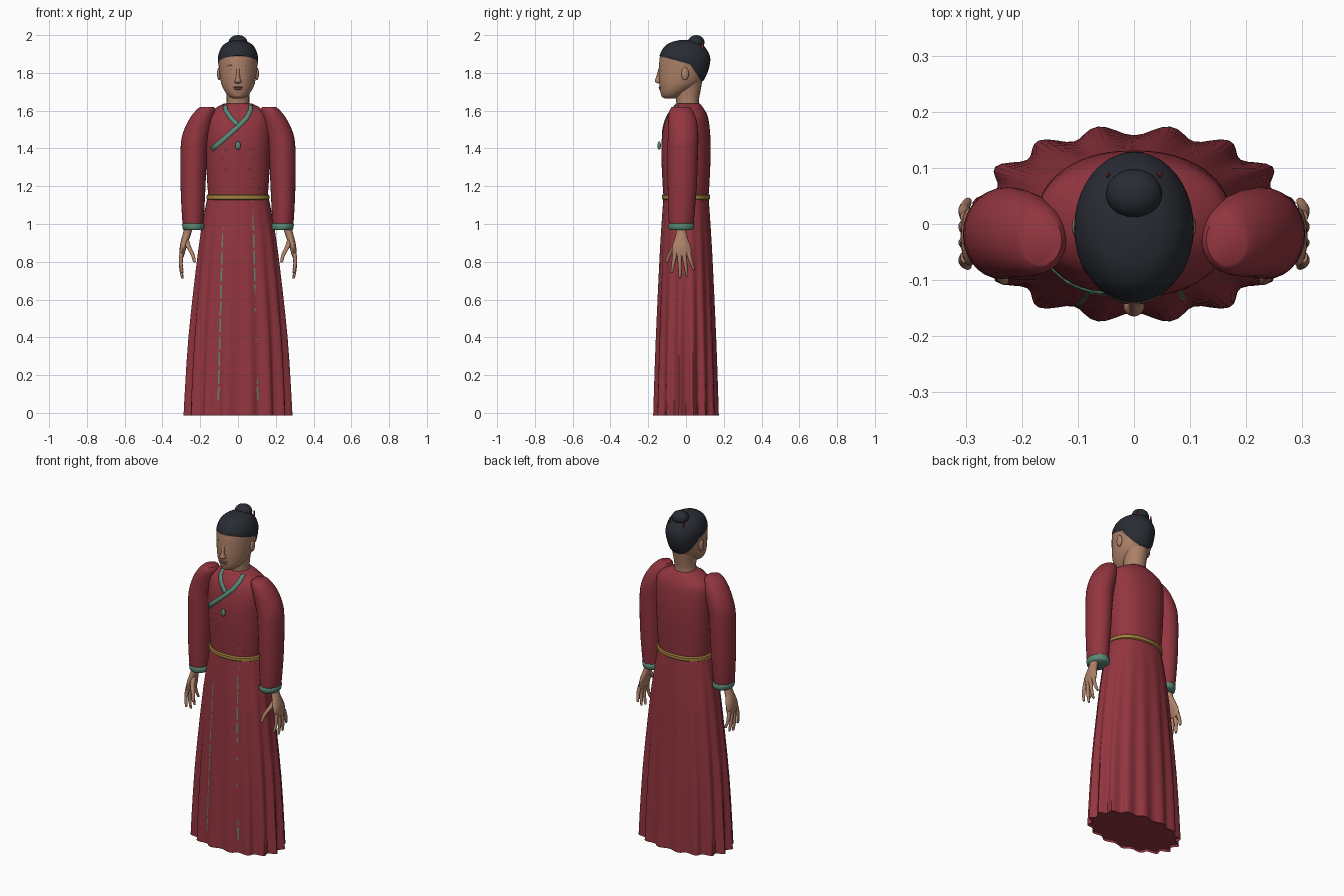
import bpy, bmesh, math
from mathutils import Vector
from mathutils.bvhtree import BVHTree

if "Cube" in bpy.data.objects:
    bpy.data.objects.remove(bpy.data.objects["Cube"])


def material(name, r, g, b):
    m = bpy.data.materials.new(name)
    m.diffuse_color = (r, g, b, 1)
    m.use_nodes = True
    m.node_tree.nodes["Principled BSDF"].inputs["Base Color"].default_value = m.diffuse_color
    return m


RED = material("red_cloth", 0.29, 0.036, 0.05)
SKIN = material("skin", 0.42, 0.22, 0.14)
HAIR = material("dark_hair", 0.022, 0.025, 0.034)
GREEN = material("green_trim", 0.10, 0.25, 0.18)
GOLD = material("gold_belt", 0.38, 0.23, 0.05)
DARK = material("dark_motif", 0.05, 0.035, 0.03)
WHITE = material("eye_white", 0.55, 0.5, 0.45)
LIP = material("lip", 0.32, 0.13, 0.09)


def finish(name, bm, mats, angle=40, mirror=False, thickness=0):
    bmesh.ops.recalc_face_normals(bm, faces=bm.faces)
    for f in bm.faces:
        f.smooth = True
    for e in bm.edges:
        if len(e.link_faces) == 2 and e.calc_face_angle(0) > math.radians(angle):
            e.smooth = False
    me = bpy.data.meshes.new(name)
    bm.to_mesh(me)
    bm.free()
    ob = bpy.data.objects.new(name, me)
    bpy.context.collection.objects.link(ob)
    for m in mats:
        me.materials.append(m)
    if mirror:
        ob.modifiers.new("mirror", 'MIRROR')
    if thickness:
        s = ob.modifiers.new("thickness", 'SOLIDIFY')
        s.thickness = thickness
        s.offset = 0
    return ob


def resample(keys, sub):
    """Smooth curve through key tuples."""
    out = []
    for i in range(len(keys) - 1):
        p = [keys[max(0, min(len(keys) - 1, i + k))] for k in (-1, 0, 1, 2)]
        for s in range(sub):
            u = s / sub
            out.append([0.5 * (2 * b + (c - a) * u + (2 * a - 5 * b + 4 * c - d) * u * u
                               + (3 * b - a - 3 * c + d) * u ** 3) for a, b, c, d in zip(*p)])
    return out + [list(keys[-1])]


def loft(keys, segs=24, power=2.0, sub=3, wave=None):
    """Stack of rings (z, cx, cy, rx, ry) with closed ends."""
    bm = bmesh.new()
    rows = []
    for z, cx, cy, rx, ry in resample(keys, sub):
        row = []
        for j in range(segs):
            t = 2 * math.pi * j / segs
            s, c = math.sin(t), math.cos(t)
            k = wave(t, z) if wave else 1
            x = math.copysign(abs(s) ** (2 / power), s) * rx * k
            y = math.copysign(abs(c) ** (2 / power), c) * ry * k
            row.append(bm.verts.new((cx + x, cy - y, z)))
        rows.append(row)
    for a, b in zip(rows, rows[1:]):
        for j in range(segs):
            n = (j + 1) % segs
            bm.faces.new((a[j], a[n], b[n], b[j]))
    bm.faces.new(rows[0][::-1])
    bm.faces.new(rows[-1])
    return bm


def ball(name, center, radii, mat, mirror=False):
    bm = bmesh.new()
    bmesh.ops.create_uvsphere(bm, u_segments=24, v_segments=14, radius=1)
    bmesh.ops.scale(bm, vec=radii, verts=bm.verts)
    bmesh.ops.translate(bm, vec=center, verts=bm.verts)
    return finish(name, bm, [mat], 80, mirror)


def ribbon(bm, tree, path, offset=0.003, sub=6):
    """Strip of (x, z, half_width) points laid on the front of a surface."""
    pts = []
    for a, b in zip(path, path[1:]):
        pts += [[p + (q - p) * s / sub for p, q in zip(a, b)] for s in range(sub)]
    pts.append(path[-1])
    prev = None
    for i, (x, z, w) in enumerate(pts):
        a, b = pts[max(0, i - 1)], pts[min(len(pts) - 1, i + 1)]
        d = Vector((b[0] - a[0], b[1] - a[1])).normalized()
        pair = []
        for side in (-1, 1):
            px, pz = x - d.y * w * side, z + d.x * w * side
            hit = tree.ray_cast(Vector((px, -1, pz)), Vector((0, 1, 0)))
            if hit[0] is None:
                pair = None
                break
            pair.append(bm.verts.new(hit[0] + hit[1] * offset))
        if prev and pair:
            bm.faces.new((prev[0], pair[0], pair[1], prev[1]))
        prev = pair


def ribbons(name, tree, paths, mat, offset=0.003, mirror=False, thickness=0, sub=6):
    bm = bmesh.new()
    for p in paths:
        ribbon(bm, tree, p, offset, sub)
    return finish(name, bm, [mat], 60, mirror, thickness)


# Pleated skirt
def pleats(t, z):
    return 1 - 0.055 * max(0, 1 - z / 1.15) * math.cos(16 * t)


bm = loft([(0.0, 0, 0, .275, .166), (0.02, 0, 0, .277, .167), (.4, 0, 0, .258, .157), (.8, 0, 0, .218, .141),
           (1.0, 0, 0, .19, .13), (1.15, 0, 0, .16, .119)], 128, 2.15, 3, pleats)
skirt_tree = BVHTree.FromBMesh(bm)
finish("skirt", bm, [RED])
ribbons("skirt_stripes", skirt_tree,
        [[(.078 + .028 * (1 - z / 1.14), z, .004), (.078 + .028 * (1 - (z - .075) / 1.14), z - .075, .004)]
         for z in [1.13 - .09 * i for i in range(12)]], GREEN, .002, True)

# Belt
finish("belt", loft([(1.128, 0, 0, .161, .122), (1.133, 0, 0, .168, .128), (1.15, 0, 0, .168, .128),
                     (1.156, 0, 0, .161, .122)], 48, 2.2, 1), [GOLD])

# Torso
bm = loft([(1.14, 0, 0, .157, .119), (1.25, 0, 0, .165, .126), (1.4, 0, 0, .172, .131), (1.5, 0, .002, .175, .124),
           (1.57, 0, .007, .168, .108), (1.61, 0, .01, .125, .085), (1.637, 0, .01, .075, .064)], 48, 2.25)
torso_tree = BVHTree.FromBMesh(bm)
finish("torso", bm, [RED], 60)

# Collar bands crossing over the chest
ribbons("collar", torso_tree,
        [[(.068, 1.627, .011), (.066, 1.6, .011), (.045, 1.56, .012), (0, 1.515, .012), (-.165, 1.37, .012)],
         [(-.068, 1.627, .011), (-.064, 1.6, .011), (-.04, 1.565, .012), (-.002, 1.525, .012)]],
        GREEN, .004, thickness=.008)

# Small staggered motifs on the chest
motifs = []
for row in range(8):
    for col in range(-2, 3):
        x, z = (col + (row % 2) * .5) * .058, 1.19 + row * .05
        if z < 1.52 + .17 * min(0, x) * 5 or x > .03:
            for s in (-1, 1):
                motifs.append([(x - .011, z - .007 * s, .0008), (x, z, .003), (x + .011, z + .007 * s, .0008)])
ribbons("chest_motifs", torso_tree, motifs, DARK, .002, sub=1)

# Pendant and its cord
ribbons("pendant_cord", torso_tree, [[(0, 1.51, .002), (0, 1.43, .002)]], GREEN, .004)
ball("pendant", (0, -.142, 1.415), (.014, .009, .022), GREEN)

# Sleeves and cuffs
finish("sleeves", loft([(.985, .236, -.025, .05, .062), (1.02, .238, -.025, .057, .067), (1.2, .238, -.02, .066, .077),
                        (1.4, .233, -.017, .071, .081), (1.48, .219, -.015, .073, .08), (1.55, .195, -.019, .066, .075),
                        (1.6, .172, -.026, .052, .062), (1.62, .165, -.028, .036, .046)], 28),
       [RED], 50, True)
finish("cuffs", loft([(.968, .234, -.025, .052, .062), (.974, .234, -.025, .058, .067),
                      (.998, .237, -.025, .059, .069), (1.004, .238, -.025, .053, .064)], 28, 2, 1),
       [GREEN], 60, True)

# Hands: palm, four fingers, thumb
finish("palms", loft([(.825, .297, -.022, .008, .04), (.84, .296, -.022, .013, .05), (.88, .29, -.024, .018, .05),
                      (.92, .279, -.025, .021, .036), (.96, .267, -.025, .022, .027), (1.0, .26, -.025, .022, .027)], 16),
       [SKIN], 60, True)
for name, y0, y1, tip in (("index_fingers", -.058, -.075, .74), ("middle_fingers", -.034, -.032, .713),
                          ("ring_fingers", -.011, .005, .722), ("little_fingers", .012, .04, .755)):
    mid = (.85 + tip) / 2
    finish(name, loft([(tip, .294, y1, .003, .003), (tip + .006, .296, y1, .007, .007),
                       (mid, .303, (y0 + y1) / 2, .010, .010), (.85, .298, y0, .012, .013)], 10),
           [SKIN], 70, True)
finish("thumbs", loft([(.795, .230, -.102, .003, .003), (.802, .231, -.101, .008, .008), (.84, .241, -.087, .011, .011),
                       (.88, .262, -.062, .014, .014), (.92, .274, -.035, .014, .015)], 10), [SKIN], 70, True)

# Neck
finish("neck", loft([(1.58, 0, .012, .066, .06), (1.65, 0, .008, .06, .06), (1.7, 0, .008, .062, .068),
                     (1.76, 0, .012, .07, .075)], 24), [SKIN])

# Head, split along the hairline into skin and hair
bm = loft([(1.664, 0, -.085, .022, .026), (1.675, 0, -.077, .046, .05), (1.70, 0, -.06, .068, .076),
           (1.73, 0, -.04, .084, .1), (1.76, 0, -.027, .092, .116), (1.8, 0, -.017, .098, .127),
           (1.85, 0, -.009, .103, .133), (1.89, 0, -.007, .102, .130), (1.93, 0, -.008, .088, .11),
           (1.956, 0, -.006, .062, .08), (1.97, 0, -.003, .024, .034)], 40)
head_tree = BVHTree.FromBMesh(bm)
lines = [(Vector((0, 0, 1.852)), Vector((0, .27, 1))), (Vector((0, .02, 1.848)), Vector((0, 1.5, 1)))]
for co, no in lines:
    bmesh.ops.bisect_plane(bm, geom=bm.verts[:] + bm.edges[:] + bm.faces[:], plane_co=co, plane_no=no)
for f in bm.faces:
    c = f.calc_center_median()
    f.material_index = int(any((c - co).dot(no) > 0 for co, no in lines))
hair = {v for f in bm.faces if f.material_index for v in f.verts}
bm.normal_update()
for v in hair:
    if all(f.material_index for f in v.link_faces):
        v.co += v.normal * .003
finish("head", bm, [SKIN, HAIR], 60)

# Hair bun with two red pins
ball("hair_bun", (0, .054, 1.962), (.05, .044, .038), HAIR)
ball("hair_pins", (.047, .088, 1.935), (.004, .006, .03), RED, True)

# Face
finish("nose", loft([(1.744, 0, -.142, .007, .006), (1.75, 0, -.146, .018, .014), (1.758, 0, -.148, .017, .017),
                     (1.775, 0, -.146, .011, .013), (1.80, 0, -.142, .009, .01), (1.83, 0, -.137, .008, .006)], 14),
       [SKIN], 70)
ball("ears", (.1, -.005, 1.795), (.011, .02, .034), SKIN, True)
ball("upper_lip", (0, -.136, 1.724), (.026, .009, .005), LIP)
ball("lower_lip", (0, -.135, 1.715), (.021, .009, .006), LIP)
ball("chin", (0, -.112, 1.685), (.028, .02, .017), SKIN)
ribbons("eye_whites", head_tree, [[(.02, 1.809, .0005), (.036, 1.812, .006), (.054, 1.81, .0005)]],
        WHITE, .002, True)
ribbons("irises", head_tree, [[(.031, 1.812, .002), (.036, 1.812, .006), (.041, 1.812, .002)]],
        HAIR, .004, True)
ribbons("eyelids", head_tree, [[(.018, 1.811, .001), (.036, 1.819, .0025), (.057, 1.812, .001)]],
        DARK, .004, True)
ribbons("eyebrows", head_tree, [[(.016, 1.833, .003), (.04, 1.841, .005), (.068, 1.833, .0015)]],
        HAIR, .003, True)
